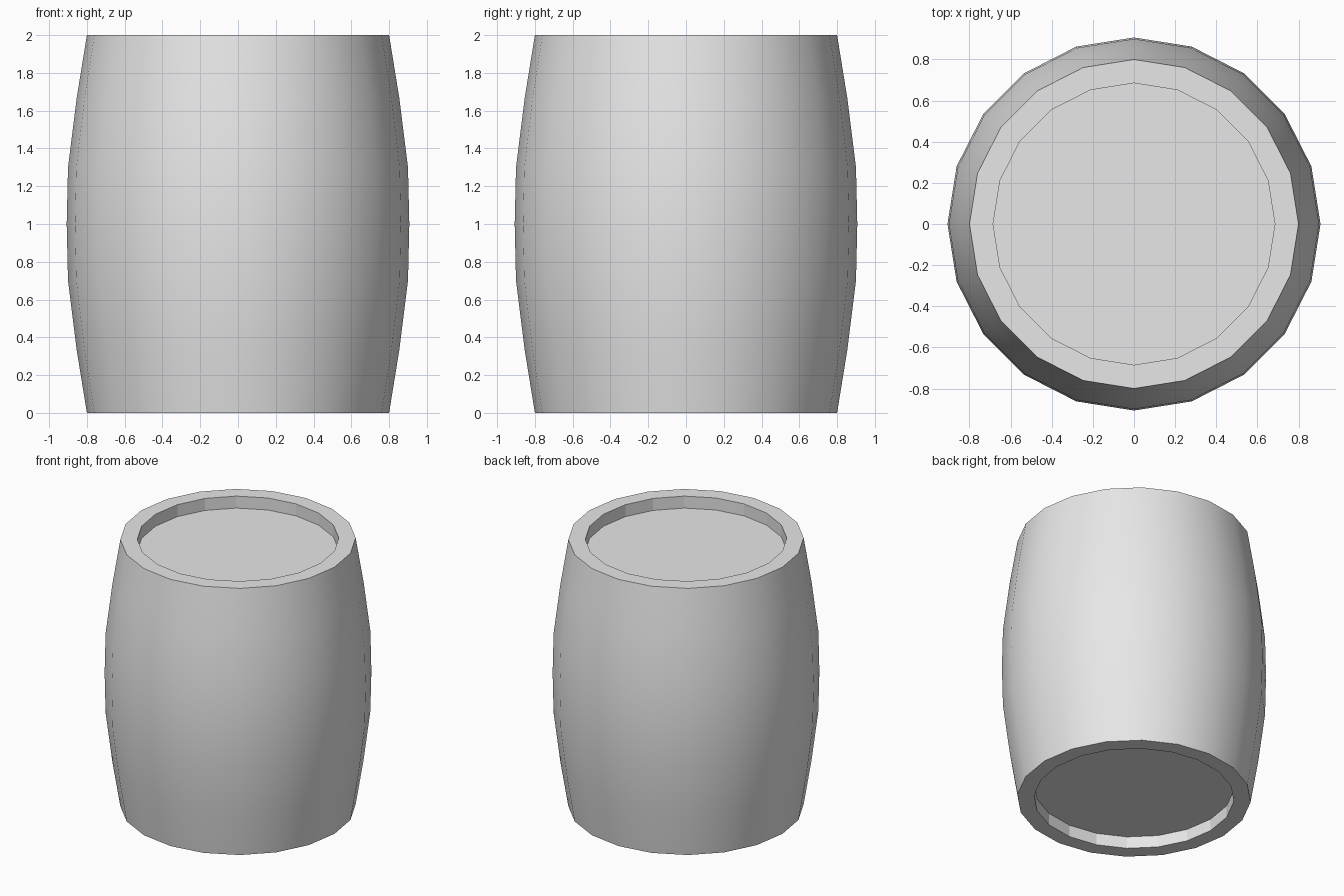
import bpy
import bmesh
from math import cos, sin, tau

SIDES = 20
HEIGHT = 2.0
INNER_RADIUS = 0.685
RECESS = 0.09

default = bpy.data.objects.get("Cube")
if default:
    bpy.data.objects.remove(default, do_unlink=True)

# Plain grey material
grey = bpy.data.materials.new("light grey")
grey.use_nodes = True
colour = (0.8, 0.8, 0.8, 1.0)
grey.diffuse_color = colour
grey.node_tree.nodes["Principled BSDF"].inputs["Base Color"].default_value = colour

# Half profile of the bulging wall, mirrored to the upper half
lower = [(0.80, 0.0), (0.854, 0.333), (0.90, 0.70)]
wall = lower + [(0.907, HEIGHT / 2)] + [(r, HEIGHT - z) for r, z in reversed(lower)]

# Full profile: recessed base, rim, wall, rim, recessed lid
profile = ([(INNER_RADIUS, RECESS), (INNER_RADIUS, 0)] + wall
           + [(INNER_RADIUS, HEIGHT), (INNER_RADIUS, HEIGHT - RECESS)])

bm = bmesh.new()
rings = [[bm.verts.new((r * cos(tau * i / SIDES), r * sin(tau * i / SIDES), z))
          for i in range(SIDES)] for r, z in profile]

# Bands between rings; only the outer wall is smooth
for k, (a, b) in enumerate(zip(rings, rings[1:])):
    for i in range(SIDES):
        j = (i + 1) % SIDES
        face = bm.faces.new((a[i], a[j], b[j], b[i]))
        face.smooth = 2 <= k < len(rings) - 3

# Recessed base and lid
bm.faces.new(list(reversed(rings[0])))
bm.faces.new(rings[-1])

# Crisp edges wherever a flat face meets another
for edge in bm.edges:
    edge.smooth = all(f.smooth for f in edge.link_faces)
bmesh.ops.recalc_face_normals(bm, faces=bm.faces)

mesh = bpy.data.meshes.new("barrel")
bm.to_mesh(mesh)
bm.free()
mesh.materials.append(grey)
barrel = bpy.data.objects.new("barrel", mesh)
bpy.context.collection.objects.link(barrel)
